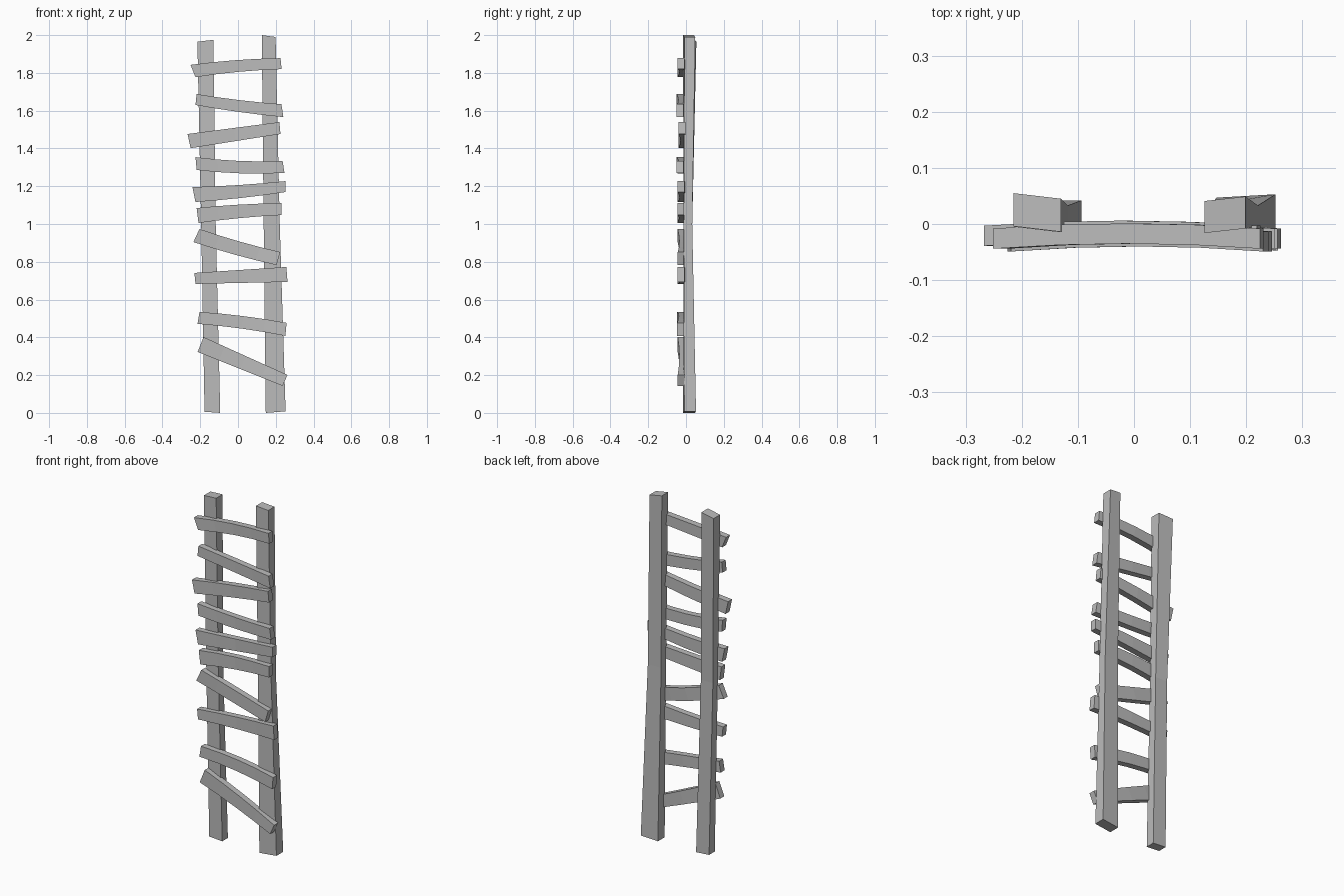
import bpy
from mathutils import Vector

cube = bpy.data.objects.get("Cube")
if cube:
    bpy.data.objects.remove(cube, do_unlink=True)

wood = bpy.data.materials.new("grey_wood")
wood.use_nodes = True
colour = (0.5, 0.5, 0.5, 1)
wood.diffuse_color = colour
wood.node_tree.nodes["Principled BSDF"].inputs["Base Color"].default_value = colour


def loft(name, rings):
    """Join four-cornered rings into a closed, flat-faced beam."""
    verts = [corner for ring in rings for corner in ring]
    last = len(verts) - 4
    faces = [(3, 2, 1, 0), (last, last + 1, last + 2, last + 3)]
    for start in range(0, last, 4):
        for i in range(4):
            j = (i + 1) % 4
            faces.append((start + i, start + j, start + j + 4, start + i + 4))
    mesh = bpy.data.meshes.new(name)
    mesh.from_pydata(verts, [], faces)
    mesh.materials.append(wood)
    obj = bpy.data.objects.new(name, mesh)
    bpy.context.collection.objects.link(obj)


def rail_ring(z, x0, x1, front, back, skew, slope):
    """Rail cross-section; skew turns it, slope tilts the cut end."""
    return [(x0, front - skew, z - slope), (x1, front + skew, z + slope),
            (x1, back + skew, z + slope), (x0, back - skew, z - slope)]


# Uprights, slightly bent at mid height
loft("right_rail", [
    rail_ring(0.003, -0.177, -0.094, -0.01, 0.042, 0, -0.003),
    rail_ring(1.0, -0.195, -0.118, -0.012, 0.033, 0, 0),
    rail_ring(1.97, -0.215, -0.13, -0.009, 0.05, -0.005, 0.005)])
loft("left_rail", [
    rail_ring(0.004, 0.147, 0.252, -0.012, 0.05, 0.003, 0.004),
    rail_ring(1.0, 0.136, 0.221, -0.012, 0.033, 0, 0),
    rail_ring(1.995, 0.126, 0.199, -0.012, 0.045, 0.004, -0.005)])


def rung(name, left, right, heights, leans, bow, depth, steps=4):
    """Crooked board between two end centres, bowed up and backwards."""
    a = Vector((left[0], depth, left[1]))
    b = Vector((right[0], depth, right[1]))
    rings = []
    for i in range(steps + 1):
        t = i / steps
        arch = 4 * t * (1 - t)
        c = a.lerp(b, t) + Vector((0, 0.009 * arch, bow * arch))
        half = (heights[0] * (1 - t) + heights[1] * t) / 2
        lean = leans[0] * (1 - t) + leans[1] * t
        up = Vector((lean, 0, half))
        out = Vector((0, 0.018, 0))
        rings.append([c - up - out, c - up + out, c + up + out, c + up - out])
    loft(name, rings)


# End centres, end heights, end leans, bow and depth, from top to bottom
rungs = [
    ((-.238, 1.81), (.228, 1.849), (.065, .058), (-.013, -.003), .007, -.026),
    ((-.222, 1.659), (.235, 1.6), (.058, .068), (.003, -.005), -.005, -.031),
    ((-.259, 1.439), (.222, 1.508), (.075, .063), (-.008, -.003), 0, -.021),
    ((-.222, 1.32), (.241, 1.302), (.068, .063), (-.003, -.005), -.01, -.031),
    ((-.233, 1.156), (.251, 1.198), (.079, .058), (-.008, 0), -.005, -.026),
    ((-.214, 1.045), (.23, 1.079), (.079, .063), (-.005, 0), .005, -.028),
    ((-.22, .939), (.214, .817), (.069, .069), (.016, .01), -.006, -.026),
    ((-.228, .712), (.259, .733), (.058, .079), (-.003, -.003), 0, -.026),
    ((-.209, .503), (.254, .442), (.063, .069), (.005, .003), .007, -.029),
    ((-.198, .362), (.249, .172), (.079, .058), (.016, .013), 0, -.026),
]
for number, spec in enumerate(rungs, 1):
    rung(f"rung_{number}", *spec)
